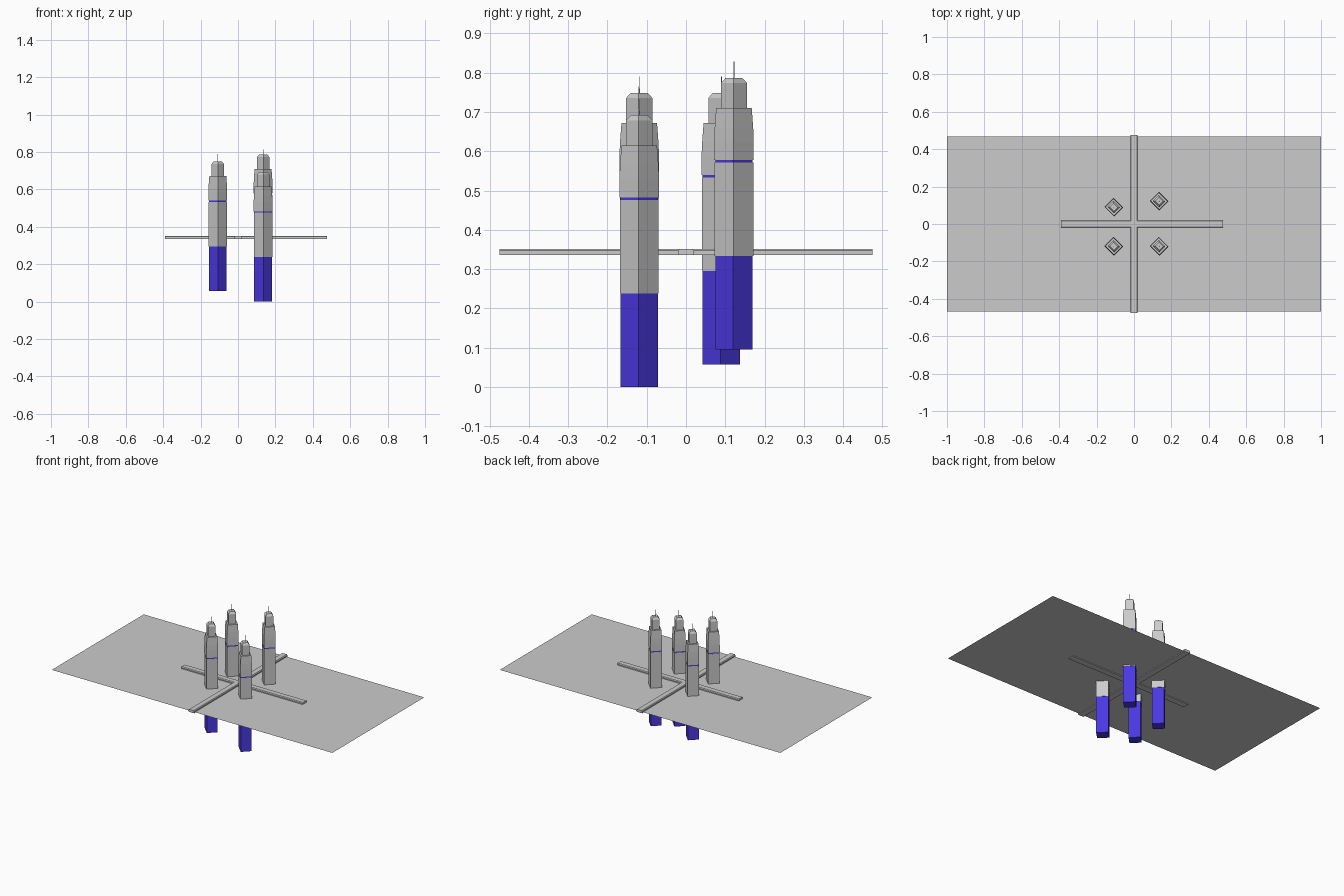
import bpy, bmesh, math
from mathutils import Matrix

if "Cube" in bpy.data.objects:
    bpy.data.objects.remove(bpy.data.objects["Cube"])


def material(name, rgb):
    m = bpy.data.materials.new(name)
    m.diffuse_color = (*rgb, 1)
    m.use_nodes = True
    m.node_tree.nodes["Principled BSDF"].inputs["Base Color"].default_value = m.diffuse_color
    return m


GREY = material("light grey", (0.6, 0.6, 0.6))
BLUE = material("violet blue", (0.07, 0.04, 0.76))


def finish(name, bm, mat, loc=(0, 0, 0), angle=0):
    me = bpy.data.meshes.new(name)
    bm.normal_update()
    bm.to_mesh(me)
    bm.free()
    me.materials.append(mat)
    ob = bpy.data.objects.new(name, me)
    ob.location = loc
    ob.rotation_euler.z = angle
    bpy.context.collection.objects.link(ob)
    return ob


def loft(name, rings, mat, loc, angle):
    """Stacked rectangles (half width, half depth, z) joined into a closed solid."""
    bm = bmesh.new()
    loops = [[bm.verts.new((sx * a, sy * b, z)) for sx, sy in
              ((-1, -1), (1, -1), (1, 1), (-1, 1))] for a, b, z in rings]
    bm.faces.new(loops[0][::-1])
    bm.faces.new(loops[-1])
    for lo, hi in zip(loops, loops[1:]):
        for i in range(4):
            j = (i + 1) % 4
            bm.faces.new((lo[i], lo[j], hi[j], hi[i]))
    return finish(name, bm, mat, loc, angle)


def road(name, start, end, angle):
    """Long bar with chamfered top edges, running along local x."""
    profile = [(-.02, .3355), (.02, .3355), (.02, .347), (.016, .352),
               (-.016, .352), (-.02, .347)]
    bm = bmesh.new()
    a = [bm.verts.new((start, y, z)) for y, z in profile]
    b = [bm.verts.new((end, y, z)) for y, z in profile]
    bm.faces.new(a[::-1])
    bm.faces.new(b)
    for i in range(6):
        j = (i + 1) % 6
        bm.faces.new((a[i], a[j], b[j], b[i]))
    return finish(name, bm, GREY, (0, 0, 0), angle)


# Flat ground sheet
bm = bmesh.new()
bm.faces.new([bm.verts.new(p) for p in
              ((-1, -.468, .34), (1, -.468, .34), (1, .468, .34), (-1, .468, .34))])
finish("ground_sheet", bm, GREY)

# Crossing roads
road("cross_road", -.39, .475, 0)
road("long_road", -.475, .475, math.pi / 2)

# Four towers at different heights, turned to stand on the diagonal
TURN = math.radians(45)
towers = [(-.108, -.119, .057), (.134, -.119, 0), (-.108, .09, .057), (.134, .122, .095)]
for n, loc in enumerate(towers, 1):
    # blue core: visible as the foot and as the thin band
    loft(f"tower_core_{n}", [(.032, .0352, 0), (.032, .0352, .52)], BLUE, loc, TURN)
    # grey lower shaft
    loft(f"tower_shaft_{n}", [(.0338, .0362, .238), (.0338, .0362, .476)], GREY, loc, TURN)
    # upper block with tapering shoulders
    loft(f"tower_shoulder_{n}", [(.0345, .0368, .483), (.0345, .0368, .53),
                                 (.0335, .0358, .565), (.031, .033, .615)], GREY, loc, TURN)
    # cap with chamfered top
    loft(f"tower_cap_{n}", [(.0225, .0245, .60), (.0225, .0245, .679),
                            (.014, .016, .692)], GREY, loc, TURN)
    # antenna
    bm = bmesh.new()
    bmesh.ops.create_cone(bm, cap_ends=True, segments=6, radius1=.0015, radius2=.001,
                          depth=.05, matrix=Matrix.Translation((0, 0, .708)))
    finish(f"tower_antenna_{n}", bm, GREY, loc)
